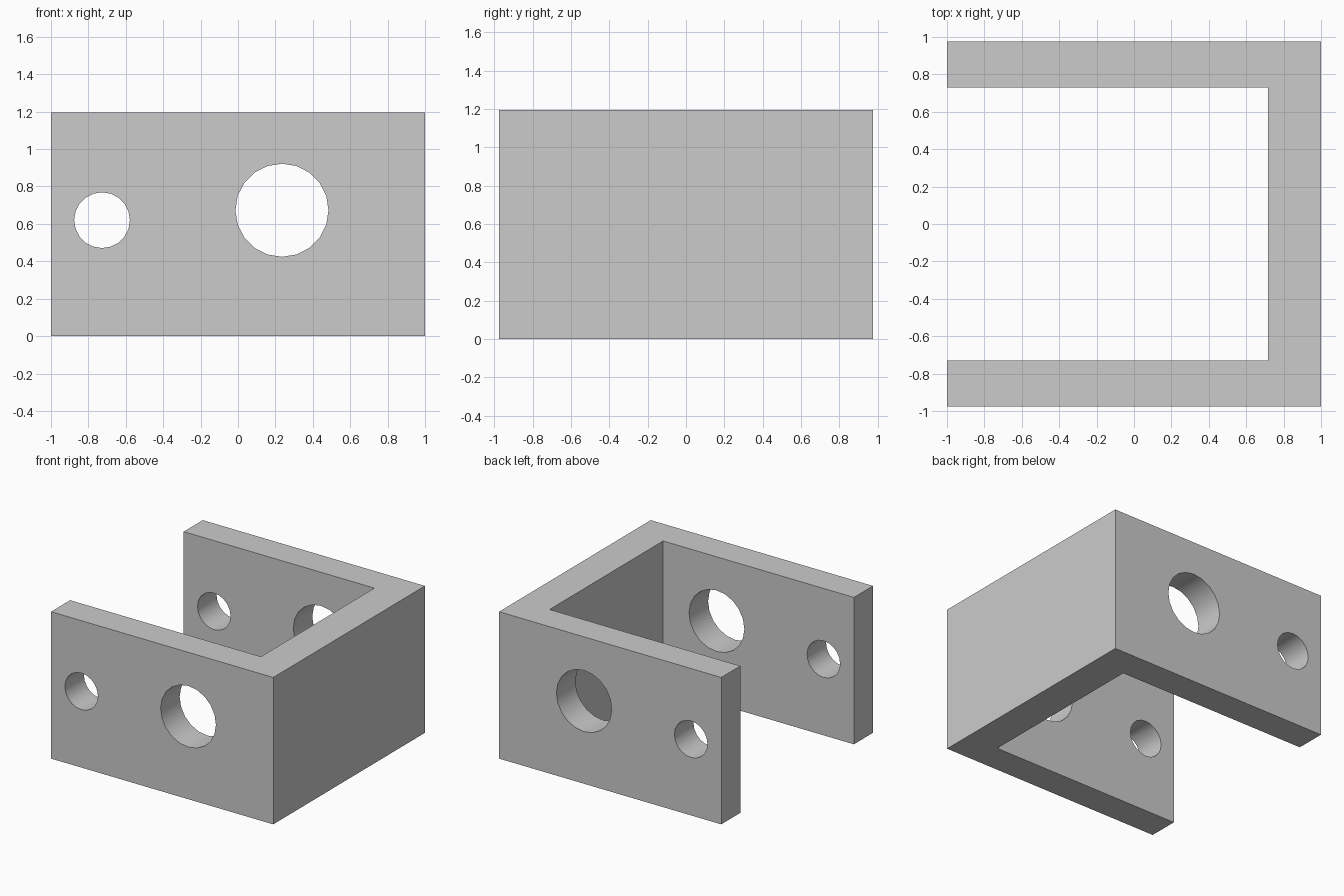
import bpy, bmesh, math

if "Cube" in bpy.data.objects:
    bpy.data.objects.remove(bpy.data.objects["Cube"])

HEIGHT, HALF_Y, INNER_Y, INNER_X = 1.195, 0.975, 0.73, 0.717

# U-shaped channel: plan profile extruded upward
profile = [(-1, -HALF_Y), (1, -HALF_Y), (1, HALF_Y), (-1, HALF_Y),
           (-1, INNER_Y), (INNER_X, INNER_Y), (INNER_X, -INNER_Y), (-1, -INNER_Y)]
bm = bmesh.new()
base = bm.faces.new([bm.verts.new((x, y, 0)) for x, y in profile])
top = bmesh.ops.extrude_face_region(bm, geom=[base])["geom"]
bmesh.ops.translate(bm, vec=(0, 0, HEIGHT),
                    verts=[g for g in top if isinstance(g, bmesh.types.BMVert)])
bmesh.ops.recalc_face_normals(bm, faces=bm.faces)
mesh = bpy.data.meshes.new("channel_bracket")
bm.to_mesh(mesh)
bm.free()
bracket = bpy.data.objects.new("channel_bracket", mesh)
bpy.context.collection.objects.link(bracket)


def drill(name, x, z, radius):
    """Cut a round hole through both side walls."""
    bpy.ops.mesh.primitive_cylinder_add(vertices=20, radius=radius, depth=3,
                                        location=(x, 0, z),
                                        rotation=(math.pi / 2, 0, 0))
    cutter = bpy.context.object
    cutter.name = name
    cutter.hide_render = True
    mod = bracket.modifiers.new(name, 'BOOLEAN')
    mod.operation = 'DIFFERENCE'
    mod.solver = 'EXACT'
    mod.object = cutter
    bpy.context.view_layer.objects.active = bracket
    bpy.ops.object.modifier_apply(modifier=mod.name)
    bpy.data.objects.remove(cutter)


# Small hole near the open end, large hole nearer the web
drill("small_hole_cutter", -0.727, 0.62, 0.149)
drill("large_hole_cutter", 0.235, 0.673, 0.249)

# Smooth hole walls, keep all corners crisp
bpy.ops.object.select_all(action='DESELECT')
bracket.select_set(True)
bpy.context.view_layer.objects.active = bracket
bpy.ops.object.shade_smooth_by_angle(angle=math.radians(30))
